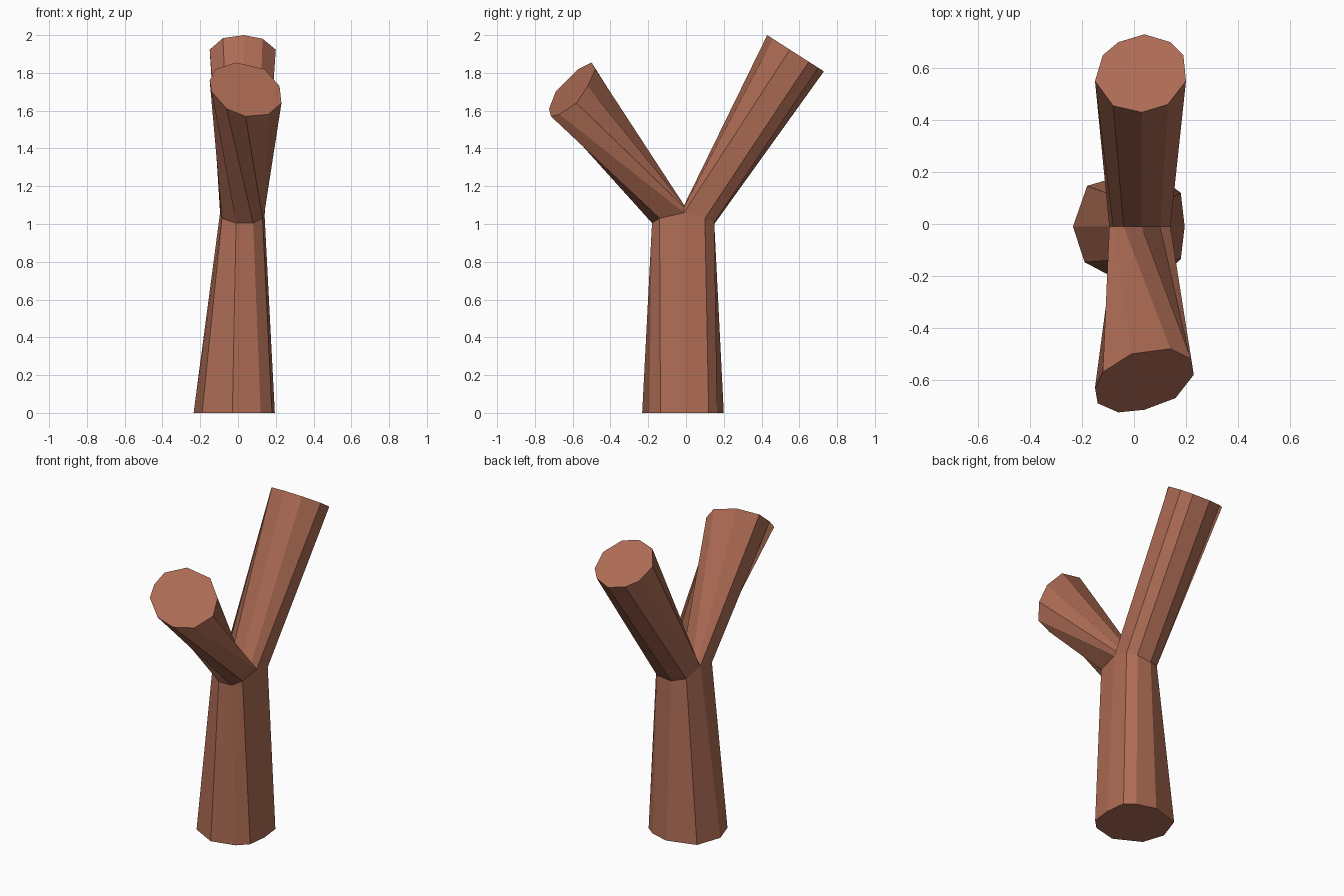
import bpy, bmesh

if "Cube" in bpy.data.objects:
    bpy.data.objects.remove(bpy.data.objects["Cube"])

bark = bpy.data.materials.new("reddish_brown_bark")
bark.diffuse_color = (0.42, 0.15, 0.09, 1)
bark.use_nodes = True
bark.node_tree.nodes["Principled BSDF"].inputs["Base Color"].default_value = bark.diffuse_color

bm = bmesh.new()


def ring(points):
    return [bm.verts.new(p) for p in points]


def bridge(a, b):
    """Join two open or closed rings of equal length with quads."""
    n = len(a)
    for i in range(n):
        j = (i + 1) % n
        bm.faces.new((a[i], a[j], b[j], b[i]))


# Trunk: irregular ten-sided foot, starting on the right side, going via the back
foot = ring([(x, y, 0) for x, y in [
    (.195, -.01), (.18, .12), (.12, .165), (0, .2), (-.18, .147),
    (-.235, -.01), (-.19, -.147), (-.03, -.232), (.12, -.195), (.18, -.135)]])

# Fork: the trunk top dips at the front and back
top = ring([
    (.14, -.01, 1.06), (.14, .10, 1.03), (.10, .15, 1.01), (0, .15, 1.0), (-.08, .11, 1.02),
    (-.095, -.01, 1.06), (-.085, -.14, 1.03), (-.01, -.18, 1.005), (.08, -.18, 1.005), (.13, -.14, 1.03)])
ridge = ring([(-.08, -.01, 1.08), (-.04, -.01, 1.1), (.03, -.01, 1.1), (.10, -.01, 1.09)])

# Back branch: end cut lies on a sloping plane
back_end = ring([(x, y, 2.0 - (y - .43) * .64) for x, y in [
    (.2, .55), (.19, .65), (.14, .70), (.04, .73), (-.06, .70),
    (-.12, .65), (-.15, .55), (-.08, .455), (.03, .43), (.13, .46)]])

# Front branch: twisted a little towards its end
front_end = ring([
    (.16, -.67, 1.58), (.04, -.715, 1.57), (-.06, -.725, 1.61), (-.14, -.69, 1.70), (-.15, -.63, 1.76),
    (-.12, -.57, 1.82), (-.01, -.50, 1.855), (.14, -.48, 1.82), (.22, -.52, 1.73), (.23, -.58, 1.64)])

bridge(foot, top)
bridge(top[:6] + ridge, back_end)
bridge([top[0]] + top[:4:-1] + ridge, front_end)
for cap in (foot, back_end, front_end):
    bm.faces.new(cap)
bmesh.ops.recalc_face_normals(bm, faces=bm.faces)

mesh = bpy.data.meshes.new("forked_branch")
bm.to_mesh(mesh)
bm.free()
mesh.materials.append(bark)
bpy.context.collection.objects.link(bpy.data.objects.new("forked_branch", mesh))
